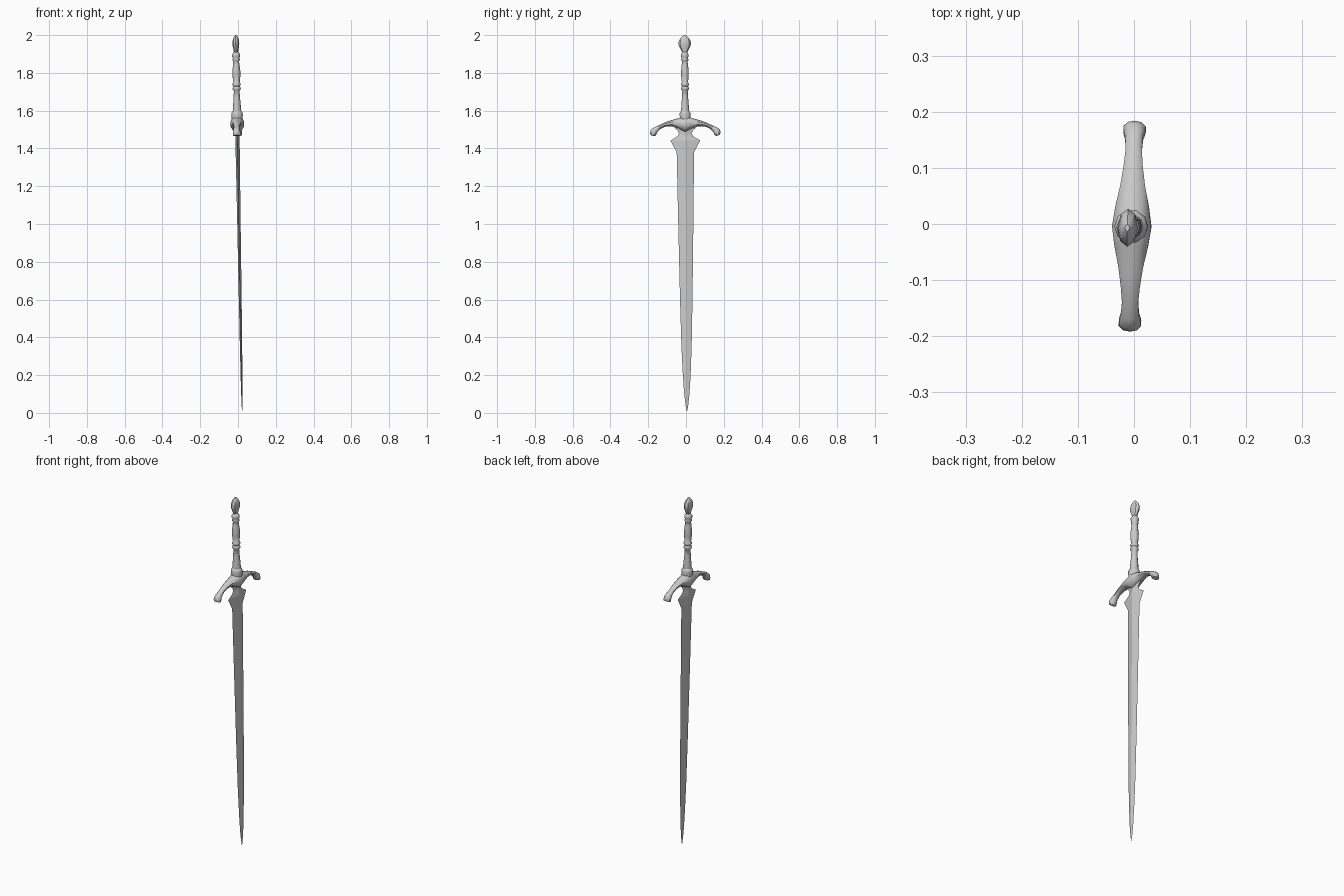
import bpy, bmesh, math
from mathutils import Matrix, Vector

# The whole sword leans very slightly
LEAN = (Matrix.Translation((0.022, 0.005, 0))
        @ Matrix.Rotation(-0.0170, 4, 'Y')
        @ Matrix.Rotation(0.006, 4, 'X')
        @ Matrix.Rotation(-0.024, 4, 'Z'))


def loft(name, rings, angle):
    """Skin a list of equal-length closed rings and cap both ends."""
    bm = bmesh.new()
    loops = [[bm.verts.new(LEAN @ Vector(p)) for p in ring] for ring in rings]
    n = len(loops[0])
    for a, b in zip(loops, loops[1:]):
        for i in range(n):
            j = (i + 1) % n
            bm.faces.new((a[i], a[j], b[j], b[i]))
    bm.faces.new(loops[0][::-1])
    bm.faces.new(loops[-1])
    bmesh.ops.recalc_face_normals(bm, faces=bm.faces)
    mesh = bpy.data.meshes.new(name)
    bm.to_mesh(mesh)
    bm.free()
    obj = bpy.data.objects.new(name, mesh)
    bpy.context.collection.objects.link(obj)
    bpy.context.view_layer.objects.active = obj
    bpy.ops.object.select_all(action='DESELECT')
    obj.select_set(True)
    bpy.ops.object.shade_smooth_by_angle(angle=math.radians(angle))
    return obj


def turned(name, profile, sides, angle):
    """Lathe-like part from (x radius, y radius, z)."""
    steps = [2 * math.pi * i / sides for i in range(sides)]
    return loft(name, [[(rx * math.cos(t), ry * math.sin(t), z) for t in steps]
                       for rx, ry, z in profile], angle)


# Blade: diamond section with pointed ears below the guard (z, half width, half thickness)
blade = [(0.008, 0.0006, 0.0005), (0.04, 0.007, 0.002), (0.10, 0.014, 0.0035),
         (0.20, 0.0205, 0.005), (0.35, 0.027, 0.006), (0.60, 0.033, 0.0075),
         (1.00, 0.040, 0.009), (1.38, 0.046, 0.011), (1.442, 0.079, 0.011),
         (1.456, 0.055, 0.011), (1.466, 0.040, 0.011), (1.480, 0.034, 0.011),
         (1.495, 0.040, 0.011), (1.508, 0.055, 0.011), (1.52, 0.045, 0.011)]
loft("blade", [[(0, -w, z), (t, 0, z), (0, w, z), (-t, 0, z)] for z, w, t in blade], 10)

# Crossguard: (outer y, outer z, inner y, inner z, half depth), mirrored in y
half = [(0, 1.575, 0, 1.485, 0.035), (0.035, 1.561, 0.035, 1.506, 0.030),
        (0.075, 1.550, 0.070, 1.517, 0.022), (0.110, 1.538, 0.105, 1.516, 0.017),
        (0.140, 1.524, 0.130, 1.505, 0.0145), (0.166, 1.512, 0.147, 1.489, 0.016),
        (0.183, 1.500, 0.153, 1.475, 0.019), (0.188, 1.484, 0.158, 1.468, 0.020),
        (0.183, 1.472, 0.165, 1.466, 0.019)]
SECTION = [(0, 1), (0.6, 0.85), (1, 0.35), (1, -0.35), (0.6, -0.85),
           (0, -1), (-0.6, -0.85), (-1, -0.35), (-1, 0.35), (-0.6, 0.85)]


def guard_ring(station, side):
    oy, oz, iy, iz, h = station
    return [(h * u, side * ((oy + iy) / 2 + v * (oy - iy) / 2),
             (oz + iz) / 2 + v * (oz - iz) / 2) for u, v in SECTION]


loft("crossguard", [guard_ring(s, -1) for s in half[:0:-1]]
     + [guard_ring(s, 1) for s in half], 40)

# Collar where the grip meets the guard
turned("collar", [(r, r, z) for r, z in
                  [(0.029, 1.55), (0.030, 1.575), (0.030, 1.588),
                   (0.027, 1.594), (0.020, 1.602)]], 10, 40)

# Grip: waisted handle with two pairs of raised rings
grip = [(0.024, 1.58), (0.021, 1.62), (0.017, 1.67), (0.015, 1.705),
        (0.020, 1.711), (0.022, 1.718), (0.020, 1.725), (0.017, 1.729),
        (0.020, 1.733), (0.022, 1.740), (0.020, 1.747), (0.017, 1.752),
        (0.021, 1.785), (0.021, 1.81), (0.017, 1.845), (0.015, 1.862),
        (0.019, 1.867), (0.020, 1.872), (0.017, 1.880), (0.021, 1.887),
        (0.021, 1.898), (0.017, 1.904), (0.012, 1.912)]
turned("grip", [(r, r, z) for r, z in grip], 10, 50)

# Pommel: flattened teardrop
turned("pommel", [(0.011, 0.012, 1.905), (0.013, 0.020, 1.922), (0.017, 0.031, 1.942),
                  (0.018, 0.034, 1.958), (0.016, 0.029, 1.975), (0.011, 0.017, 1.990),
                  (0.004, 0.006, 2.0)], 8, 35)
